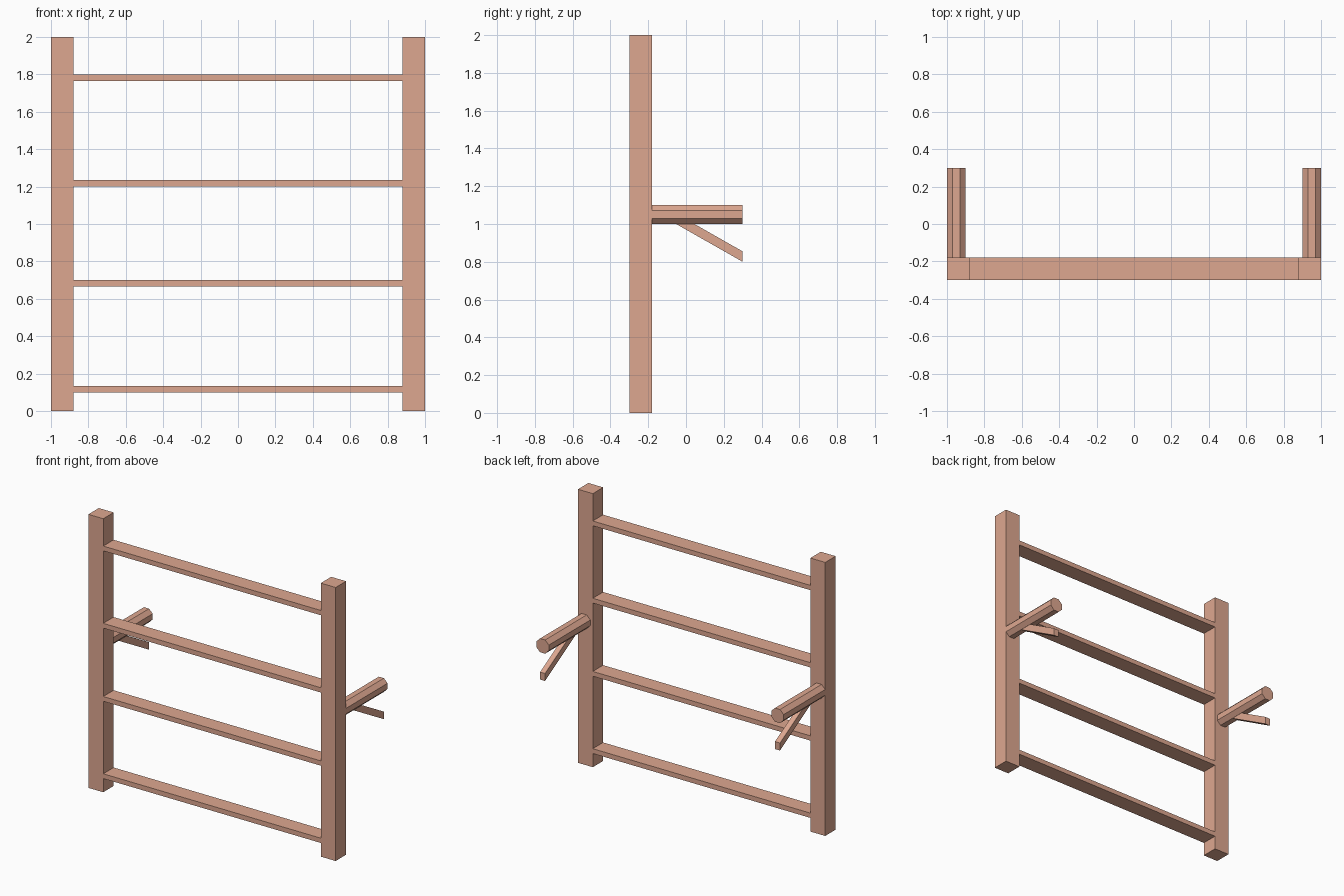
import bpy, bmesh, math
from mathutils import Matrix

if "Cube" in bpy.data.objects:
    bpy.data.objects.remove(bpy.data.objects["Cube"])

mat = bpy.data.materials.new("rust_paint")
mat.diffuse_color = (0.73, 0.39, 0.28, 1)
mat.use_nodes = True
mat.node_tree.nodes["Principled BSDF"].inputs["Base Color"].default_value = mat.diffuse_color


def add_object(name, bm):
    bmesh.ops.recalc_face_normals(bm, faces=bm.faces)
    mesh = bpy.data.meshes.new(name)
    bm.to_mesh(mesh)
    bm.free()
    mesh.materials.append(mat)
    obj = bpy.data.objects.new(name, mesh)
    bpy.context.collection.objects.link(obj)
    return obj


def box(name, lo, hi):
    bm = bmesh.new()
    size = [b - a for a, b in zip(lo, hi)]
    mid = [(a + b) / 2 for a, b in zip(lo, hi)]
    bmesh.ops.create_cube(bm, size=1, matrix=Matrix.Translation(mid) @ Matrix.Diagonal((*size, 1)))
    return add_object(name, bm)


def mirror_x(obj):
    mod = obj.modifiers.new("mirror", "MIRROR")
    mod.use_axis = (True, False, False)


# Upright posts
mirror_x(box("post", (0.88, -0.3, 0), (1, -0.18, 2)))

# Horizontal rails between the posts
for i, z in enumerate((0.10, 0.665, 1.20, 1.765)):
    box(f"rail_{i + 1}", (-0.88, -0.3, z), (0.88, -0.18, z + 0.035))

# Octagonal pegs pointing backwards, flats up and down
bm = bmesh.new()
place = (Matrix.Translation((0.95, 0.06, 1.05)) @ Matrix.Rotation(math.pi / 2, 4, "X")
         @ Matrix.Rotation(math.pi / 8, 4, "Z"))
radius = 0.05 / math.cos(math.pi / 8)
bmesh.ops.create_cone(bm, cap_ends=True, segments=8, radius1=radius, radius2=radius,
                      depth=0.48, matrix=place)
mirror_x(add_object("peg", bm))

# Slanted prongs under the pegs, with upright end cuts
bm = bmesh.new()
profile = [(-0.07, 1.01), (0.3, 0.80), (0.3, 0.855), (-0.07, 1.065)]
face = bm.faces.new([bm.verts.new((0.93, y, z)) for y, z in profile])
ext = bmesh.ops.extrude_face_region(bm, geom=[face])
bmesh.ops.translate(bm, vec=(0.04, 0, 0),
                    verts=[g for g in ext["geom"] if isinstance(g, bmesh.types.BMVert)])
mirror_x(add_object("prong", bm))
